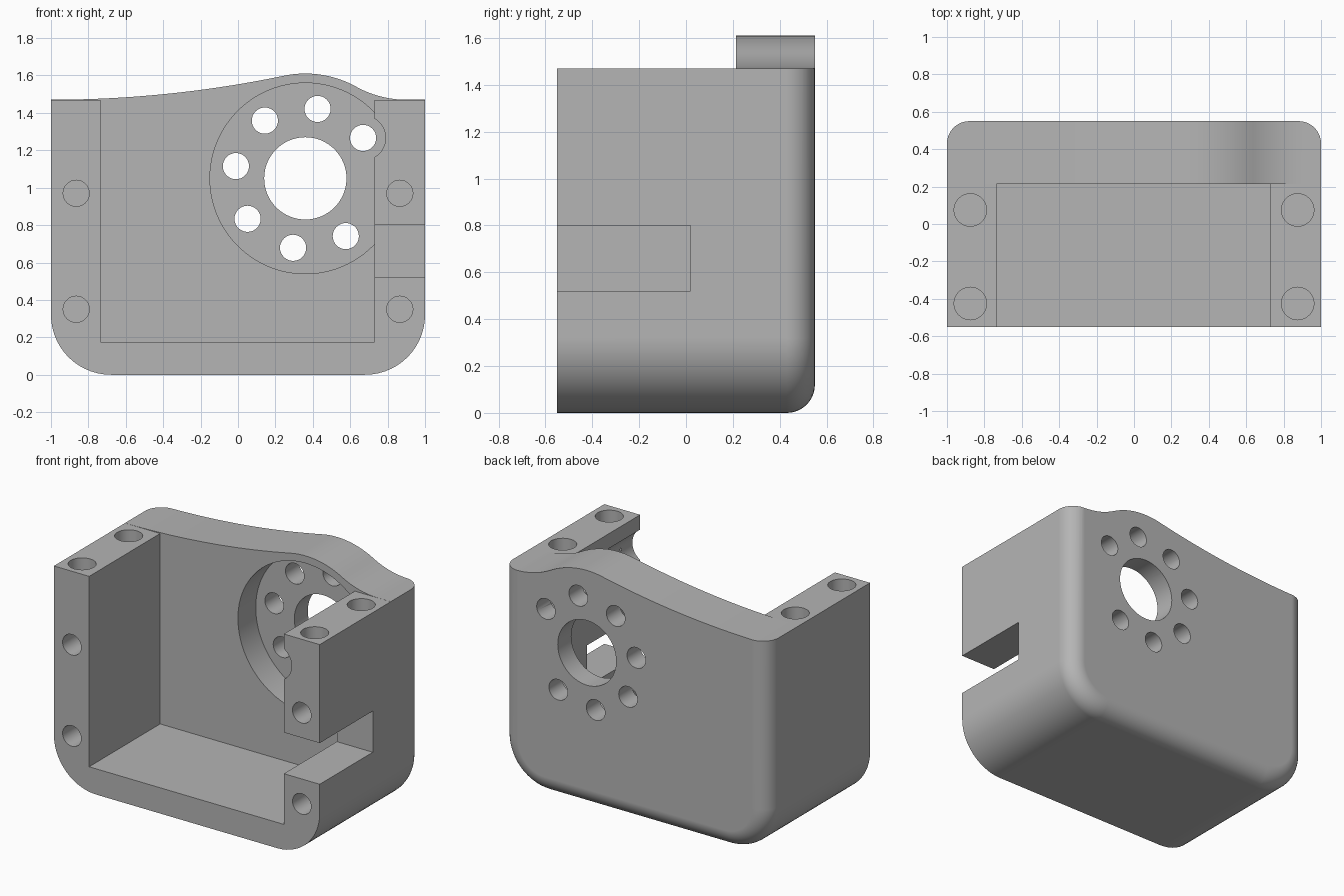
import bpy
import bmesh
import math
from mathutils import Vector

cube = bpy.data.objects.get("Cube")
if cube:
    bpy.data.objects.remove(cube, do_unlink=True)

HALF_W, HALF_D = 1.0, 0.55        # outer half width and half depth
RIM = 1.47                        # top of the side walls
FLOOR_Y, RECESS_Y = 0.213, 0.405  # back wall face and recess face
HUB_X, HUB_Z = 0.36, 1.05         # centre of the round recess
ARCH = 0.56                       # arch radius above the hub


def add_object(name, bm):
    bmesh.ops.recalc_face_normals(bm, faces=bm.faces[:])
    mesh = bpy.data.meshes.new(name)
    bm.to_mesh(mesh)
    bm.free()
    obj = bpy.data.objects.new(name, mesh)
    bpy.context.collection.objects.link(obj)
    return obj


def prism(name, points, start, end, axis="Y"):
    """Extrude an outline along Y (points are x, z) or Z (points are x, y)."""
    bm = bmesh.new()
    if axis == "Y":
        verts = [bm.verts.new((a, start, b)) for a, b in points]
        move = Vector((0, end - start, 0))
    else:
        verts = [bm.verts.new((a, b, start)) for a, b in points]
        move = Vector((0, 0, end - start))
    face = bm.faces.new(verts)
    grown = bmesh.ops.extrude_face_region(bm, geom=[face])["geom"]
    bmesh.ops.translate(bm, vec=move, verts=[v for v in grown if isinstance(v, bmesh.types.BMVert)])
    return add_object(name, bm)


def circle(cx, cy, radius, count=48):
    steps = [2 * math.pi * i / count for i in range(count)]
    return [(cx + radius * math.cos(t), cy + radius * math.sin(t)) for t in steps]


def cut(target, cutter):
    cutter.hide_render = True
    mod = target.modifiers.new("cut", "BOOLEAN")
    mod.operation = "DIFFERENCE"
    mod.solver = "EXACT"
    mod.object = cutter
    bpy.context.view_layer.objects.active = target
    bpy.ops.object.modifier_apply(modifier=mod.name)
    bpy.data.objects.remove(cutter, do_unlink=True)


def top_height(x):
    """Arch over the hub, blended by tangent arcs into the level rim."""
    foot = -1.0 if x < HUB_X else 0.9
    span, rise = abs(foot - HUB_X), RIM - HUB_Z
    blend = (span ** 2 + rise ** 2 - ARCH ** 2) / (2 * (ARCH - rise))
    if abs(x - HUB_X) <= span * ARCH / (ARCH + blend):
        return HUB_Z + math.sqrt(ARCH ** 2 - (x - HUB_X) ** 2)
    if abs(x - HUB_X) >= span:
        return RIM
    return RIM + blend - math.sqrt(blend ** 2 - (x - foot) ** 2)


# Outer block with rounded bottom corners and a filleted back
bm = bmesh.new()
bmesh.ops.create_cube(bm, size=1)
for v in bm.verts:
    v.co = (v.co.x * 2 * HALF_W, v.co.y * 2 * HALF_D, (v.co.z + 0.5) * 1.9)
corners = [e for e in bm.edges
           if all(v.co.z < 0.01 for v in e.verts) and abs(e.verts[0].co.x - e.verts[1].co.x) < 0.01]
bmesh.ops.bevel(bm, geom=corners, offset=0.32, segments=14, profile=0.5, affect="EDGES")
back = [e for e in bm.edges
        if all(v.co.y > HALF_D - 0.01 for v in e.verts) and not all(v.co.z > 1.8 for v in e.verts)]
bmesh.ops.bevel(bm, geom=back, offset=0.12, segments=10, profile=0.5, affect="EDGES")
housing = add_object("housing", bm)

# Open cavity together with the lowered side wall tops
left, right = -0.735, 0.73
outline = [(left, 0.175), (right, 0.175), (right, RIM), (1.5, RIM),
           (1.5, 2.5), (-1.5, 2.5), (-1.5, RIM), (left, RIM)]
cut(housing, prism("cavity_cutter", outline, -1, FLOOR_Y))

# Curved top of the back wall
xs = [-1.1 + 2.2 * i / 110 for i in range(111)]
wave = [(x, top_height(x) + 0.0005) for x in xs]
cut(housing, prism("top_cutter", wave + [(1.1, 2.6), (-1.1, 2.6)], -1, 1))

# Round recess, stopped at the side wall
arc = [p for p in circle(HUB_X, HUB_Z, 0.51, 96) if p[0] < right - 0.005]
low = math.sqrt(0.51 ** 2 - (right - 0.0005 - HUB_X) ** 2)
arc += [(right - 0.0005, HUB_Z + s * low) for s in (-1, 1)]
arc.sort(key=lambda p: math.atan2(p[1] - HUB_Z, p[0] - HUB_X))
cut(housing, prism("recess_cutter", arc, 0, RECESS_Y))

# Hub opening and the ring of bolt holes, one place left out at the wall
cut(housing, prism("hub_cutter", circle(HUB_X, HUB_Z, 0.22, 64), 0.1, 1))
for k in range(7):
    a = math.radians(35 + 45 * k)
    bx, bz = HUB_X + 0.377 * math.cos(a), HUB_Z + 0.377 * math.sin(a)
    if k == 0:  # tool clearance groove along the side wall
        cut(housing, prism("groove_cutter", circle(bx, bz, 0.12), -1, RECESS_Y - 0.0005))
    cut(housing, prism("bolt_cutter", circle(bx, bz, 0.07, 32), 0.3, 1))

# Slot through the left side wall
slot = [(0.6, 0.52), (1.5, 0.52), (1.5, 0.8), (0.6, 0.8)]
cut(housing, prism("slot_cutter", slot, -1, 0.02))

# Blind screw holes in the front faces and the wall tops
for side in (-1, 1):
    for z in (0.35, 0.97):
        cut(housing, prism("front_screw_cutter", circle(side * 0.865, z, 0.07, 32), -1, -0.25))
    for y in (-0.425, 0.075):
        cut(housing, prism("top_screw_cutter", circle(side * 0.875, y, 0.087, 32), RIM - 0.3, 2, "Z"))

# Plain grey finish
grey = bpy.data.materials.new("grey")
grey.use_nodes = True
colour = (0.46, 0.46, 0.46, 1)
grey.diffuse_color = colour
grey.node_tree.nodes["Principled BSDF"].inputs["Base Color"].default_value = colour
housing.data.materials.clear()
housing.data.materials.append(grey)
for poly in housing.data.polygons:
    poly.material_index = 0

# Smooth curves with crisp edges
bpy.ops.object.select_all(action="DESELECT")
housing.select_set(True)
bpy.context.view_layer.objects.active = housing
bpy.ops.object.shade_smooth_by_angle(angle=math.radians(30))
weighted = housing.modifiers.new("weighted_normals", "WEIGHTED_NORMAL")
weighted.keep_sharp = True
